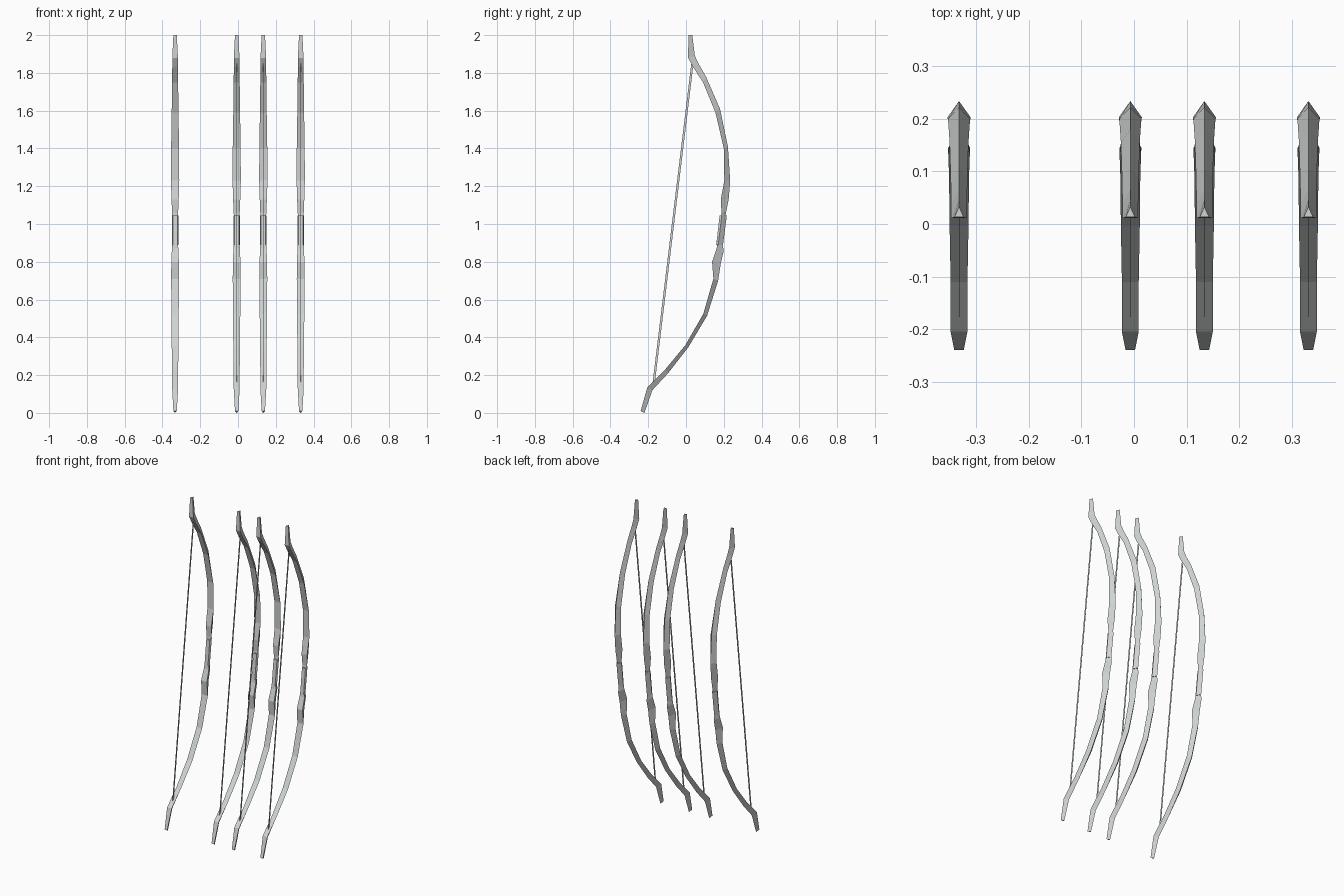
import bpy
import bmesh

# Remove the default cube only
cube = bpy.data.objects.get("Cube")
if cube:
    bpy.data.objects.remove(cube, do_unlink=True)

# One plain grey for every part
grey = bpy.data.materials.new("pale_grey")
grey.use_nodes = True
colour = (0.62, 0.65, 0.64, 1)
grey.diffuse_color = colour
grey.node_tree.nodes["Principled BSDF"].inputs["Base Color"].default_value = colour


def limb_ring(inner, outer, half):
    """Triangular section: flat belly towards the string, ridge on the back."""
    (yi, zi), (yo, zo) = inner, outer
    return [(-half, yi, zi), (half, yi, zi), (0, yo, zo)]


def grip_ring(inner, outer, half):
    """Five-sided section: narrow belly, bevelled shoulders and a ridged back."""
    (yi, zi), (yo, zo) = inner, outer
    ym, zm = yi + (yo - yi) * 0.3, zi + (zo - zi) * 0.3
    belly = half * 0.7
    return [(-belly, yi, zi), (belly, yi, zi), (half, ym, zm),
            (0, yo, zo), (-half, ym, zm)]


def string_ring(inner, outer, half):
    """Thin flat ribbon section."""
    (yi, zi), (yo, zo) = inner, outer
    return [(-half, yi, zi), (half, yi, zi), (half, yo, zo), (-half, yo, zo)]


def loft(name, stations, ring):
    """Bridge a run of sections into a closed, flat-shaded mesh."""
    bm = bmesh.new()
    rings = [[bm.verts.new(co) for co in ring(*s)] for s in stations]
    for low, high in zip(rings, rings[1:]):
        count = len(low)
        for i in range(count):
            j = (i + 1) % count
            bm.faces.new((low[i], low[j], high[j], high[i]))
    bm.faces.new(rings[0])
    bm.faces.new(rings[-1])
    bmesh.ops.recalc_face_normals(bm, faces=bm.faces)
    mesh = bpy.data.meshes.new(name)
    bm.to_mesh(mesh)
    bm.free()
    mesh.materials.append(grey)
    return mesh


# Sections: belly point (y, z), back point (y, z), half width
upper_limb = [
    ((.185, 1.03), (.205, 1.03), .014),
    ((.188, 1.06), (.212, 1.06), .016),
    ((.184, 1.13), (.226, 1.13), .019),
    ((.203, 1.23), (.234, 1.23), .022),
    ((.2, 1.4), (.222, 1.41), .021),
    ((.156, 1.59), (.18, 1.61), .018),
    ((.09, 1.75), (.106, 1.78), .016),
    ((.038, 1.83), (.066, 1.85), .015),
    ((.011, 1.88), (.047, 1.89), .015),
    ((.013, 2), (.033, 2), .009),
]
lower_limb = [
    ((-.24, .01), (-.22, 0), .009),
    ((-.205, .135), (-.178, .12), .016),
    ((-.11, .23), (-.095, .21), .016),
    ((-.004, .358), (.012, .347), .018),
    ((.092, .525), (.112, .515), .019),
    ((.145, .71), (.17, .7), .021),
    ((.138, .8), (.184, .79), .02),
    ((.162, .87), (.2, .86), .017),
    ((.168, .91), (.19, .91), .015),
]
grip = [
    ((.16, .89), (.196, .89), .017),
    ((.178, 1.045), (.216, 1.045), .017),
]
string = [
    ((-.178, .15), (-.166, .15), .0005),
    ((.028, 1.85), (.04, 1.85), .0005),
]

meshes = [
    loft("upper_limb", upper_limb, limb_ring),
    loft("lower_limb", lower_limb, limb_ring),
    loft("grip", grip, grip_ring),
    loft("bowstring", string, string_ring),
]

# Four matching bows side by side
for number, x in enumerate((-.333, -.007, .134, .332), start=1):
    for mesh in meshes:
        part = bpy.data.objects.new(f"{mesh.name}_{number}", mesh)
        part.location.x = x
        bpy.context.collection.objects.link(part)
